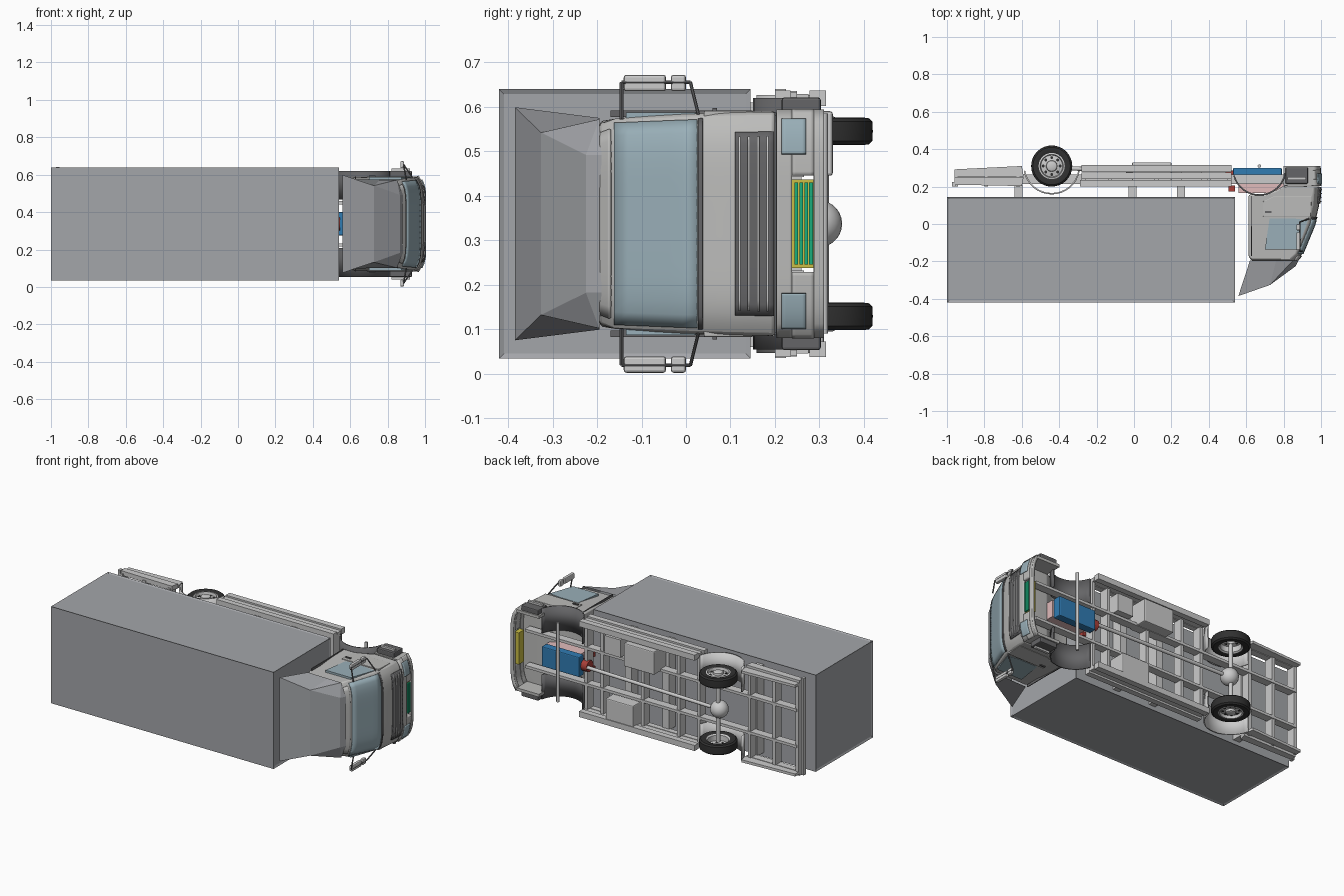
import bpy, bmesh, math
from mathutils import Vector, Matrix

if "Cube" in bpy.data.objects:
    bpy.data.objects.remove(bpy.data.objects["Cube"])

ZC = 0.337  # truck lies on its side: x forward, y towards its wheels, z across


def material(name, r, g, b):
    m = bpy.data.materials.new(name)
    m.diffuse_color = (r, g, b, 1)
    m.use_nodes = True
    m.node_tree.nodes["Principled BSDF"].inputs["Base Color"].default_value = m.diffuse_color
    return m


BLACK, DARK = material("rubber", .03, .03, .03), material("dark_trim", .13, .13, .135)
PAINT, GLASS = material("cab_paint", .5, .5, .49), material("glass", .32, .43, .48)
BLUE, GREEN = material("engine_blue", .03, .2, .45), material("mesh_green", .01, .42, .2)
YELLOW, RED = material("radiator_yellow", .6, .52, .06), material("gearbox_red", .4, .05, .04)
PINK = material("engine_pink", .75, .5, .5)
BODY = material("box_grey", .37, .38, .4)


def finish(name, bm, mat=None, bevel=0, thick=0, smooth=False):
    bmesh.ops.recalc_face_normals(bm, faces=bm.faces)
    me = bpy.data.meshes.new(name)
    bm.to_mesh(me)
    bm.free()
    o = bpy.data.objects.new(name, me)
    bpy.context.collection.objects.link(o)
    if mat:
        me.materials.append(mat)
    if thick:
        s = o.modifiers.new("shell", 'SOLIDIFY')
        s.thickness, s.offset = thick, 0
    if bevel:
        b = o.modifiers.new("bevel", 'BEVEL')
        b.width, b.segments, b.limit_method = bevel, 2, 'ANGLE'
    if smooth:
        bpy.ops.object.select_all(action='DESELECT')
        o.select_set(True)
        bpy.context.view_layer.objects.active = o
        bpy.ops.object.shade_smooth_by_angle(angle=math.radians(35))
    return o


def box(name, x, y, z, mat=None, bevel=0):
    bm = bmesh.new()
    mid = [(a + b) / 2 for a, b in (x, y, z)]
    size = [b - a for a, b in (x, y, z)]
    bmesh.ops.create_cube(bm, size=1, matrix=Matrix.Translation(mid) @ Matrix.Diagonal((*size, 1)))
    return finish(name, bm, mat, bevel)


def pair(name, x, y, off, mat=None, bevel=0):
    for side, s in (("upper", 1), ("lower", -1)):
        box(f"{name}_{side}", x, y, sorted((ZC + s * off[0], ZC + s * off[1])), mat, bevel)


def grid(name, rows, closed=False, caps=False, **kw):
    bm = bmesh.new()
    vs = [[bm.verts.new(p) for p in r] for r in rows]
    n = len(rows[0])
    for a, b in zip(vs, vs[1:]):
        for i in range(n if closed else n - 1):
            j = (i + 1) % n
            bm.faces.new((a[i], a[j], b[j], b[i]))
    if caps:
        bm.faces.new(vs[0])
        bm.faces.new(vs[-1])
    return finish(name, bm, **kw)


def prism(name, pts, z0, z1, **kw):
    return grid(name, [[(x, y, z) for x, y in pts] for z in (z0, z1)], True, True, **kw)


def tube(name, a, b, r, mat=None, n=12):
    a, b = Vector(a), Vector(b)
    bm = bmesh.new()
    m = Matrix.Translation((a + b) / 2) @ (b - a).to_track_quat('Z', 'Y').to_matrix().to_4x4()
    bmesh.ops.create_cone(bm, cap_ends=True, segments=n, radius1=r, radius2=r, depth=(b - a).length, matrix=m)
    return finish(name, bm, mat, smooth=True)


def arch(name, cx, cy, r, a0, a1, off):
    for side, s in (("upper", 1), ("lower", -1)):
        angs = [math.radians(a0 + (a1 - a0) * i / 16) for i in range(17)]
        grid(f"{name}_{side}", [[(cx + r * math.cos(a), cy + r * math.sin(a), ZC + s * o) for a in angs]
                                for o in off], thick=.008, mat=DARK if cx > 0 else None, smooth=True)


# Cargo box with framed recessed panels
bm = bmesh.new()
bmesh.ops.create_cube(bm, size=1, matrix=Matrix.Translation((-.23, -.1375, ZC)) @ Matrix.Diagonal((1.54, .565, .605, 1)))
ends = [f for f in bm.faces if abs(f.normal.y) < .5]
bmesh.ops.inset_individual(bm, faces=ends, thickness=.015, depth=-.005)
finish("cargo_box", bm, BODY)

# Cross beams, rails and underfloor equipment
for i, x in enumerate((-.618, -.008, .252)):
    box(f"box_support_{i}", (x - .022, x + .022), (.145, .21), (.06, .61))
for i, x in enumerate((-.95, -.79, -.62, -.27, -.13, .12, .4, .51)):
    box(f"cross_beam_{i}", (x - .01, x + .01), (.2, .26), (.05, .62))
pair("chassis_rail", (-.95, .93), (.215, .265), (.105, .122))
box("fuel_tank", (-.01, .2), (.2, .33), (.445, .59), bevel=.006)
box("battery_case", (.15, .34), (.2, .31), (.06, .2), bevel=.006)
box("air_tank_case", (.25, .36), (.2, .29), (.47, .58))
box("rear_crossbar", (-.972, -.955), (.2, .225), (.035, .64))

# Side skirts, tapering behind the rear wheels
for side, s in (("upper", 1), ("lower", -1)):
    a, b = ZC + s * .27, ZC + s * .298
    prism(f"rear_skirt_top_{side}", [(-.96, .21), (-.6, .203), (-.59, .25), (-.96, .25)], a, b)
    prism(f"rear_skirt_bottom_{side}", [(-.96, .255), (-.59, .255), (-.6, .31), (-.96, .292)], a, b - s * .012)
pair("side_skirt_top", (-.29, .52), (.2, .235), (.27, .3))
pair("side_skirt_middle", (-.28, .52), (.24, .275), (.27, .292))
pair("side_skirt_bottom", (-.28, .52), (.278, .315), (.265, .3))
arch("rear_wheel_arch", -.44, .31, .148, 190, 350, (.14, .29))
arch("front_wheel_arch", .67, .295, .14, 195, 350, (.13, .283))


# Wheels: lathed tyre and rim
def lathe(name, c, prof, mat, n=32):
    rows = [[(c[0] + r * math.cos(i * math.tau / n), c[1] + r * math.sin(i * math.tau / n), c[2] + z)
             for i in range(n)] for r, z in prof]
    grid(name, rows, closed=True, mat=mat, smooth=True)


for side, s in (("upper", 1), ("lower", -1)):
    c = (-.44, .31, ZC + s * .208)
    lathe(f"tyre_{side}", c, [(.068, -.026), (.08, -.031), (.1, -.03), (.109, -.022), (.11, 0),
                              (.109, .022), (.1, .03), (.08, .031), (.068, .026), (.068, -.026)], BLACK)
    lathe(f"rim_{side}", c, [(.068, s * -.026), (.06, s * -.02), (.058, s * .012), (.03, s * .018), (.028, s * .03),
                             (.02, s * .034), (.001, s * .034)], None)
    lathe(f"rim_lip_{side}", c, [(.07, s * .027), (.062, s * .029), (.058, s * .012)], None)
    for k in range(8):
        a = k * math.tau / 8
        p = Vector((c[0] + .045 * math.cos(a), c[1] + .045 * math.sin(a), c[2] + s * .014))
        tube(f"rim_hole_{side}_{k}", p, p + Vector((0, 0, s * .003)), .008, BLACK, 10)

# Driveline
bm = bmesh.new()
bmesh.ops.create_uvsphere(bm, u_segments=24, v_segments=14, radius=.053, matrix=Matrix.Translation((-.44, .298, ZC)))
finish("differential", bm, smooth=True)
tube("rear_axle", (-.44, .31, ZC - .2), (-.44, .31, ZC + .2), .012)
tube("drive_shaft", (-.44, .3, ZC), (.53, .27, ZC), .011)
tube("front_axle", (.67, .31, .09), (.67, .31, .585), .009)
box("engine_sump", (.53, .79), (.25, .3), (.275, .4), BLUE, .006)
box("engine_block", (.56, .8), (.165, .25), (.285, .39), PINK)
tube("gearbox", (.49, .25, ZC), (.545, .25, ZC), .035, RED)
pair("exhaust_stub", (.505, .54), (.175, .205), (.03, .055), RED)

# Cab shell: profile lofted across the width with a bowed front
FRONT = [(-.195, .87, .225), (-.16, .9, .24), (0, .966, .247), (.1, .99, .25), (.2, .997, .252), (.31, .992, .252)]


def surf(y, t, lift=0):
    for (y0, x0, h0), (y1, x1, h1) in zip(FRONT, FRONT[1:]):
        if y <= y1 + 1e-6:
            break
    k = (y - y0) / (y1 - y0)
    return (x0 + (x1 - x0) * k - .035 * abs(t) ** 6 + lift, y, ZC + t * (h0 + (h1 - h0) * k))


def front_panel(name, y0, y1, t0, t1, mat, lift=.002, thick=.008):
    rows = [[surf(y0 + (y1 - y0) * i / 6, t0 + (t1 - t0) * j / 16, lift) for j in range(17)] for i in range(7)]
    return grid(name, rows, mat=mat, thick=thick, smooth=True)


rear = [(.8, .205, .252), (.76, .18, .252), (.7, .157, .252), (.613, .157, .252), (.613, .03, .25),
        (.613, -.175, .238), (.628, -.195, .228)]
rows = []
for t in [i / 10 for i in range(-10, 11)]:
    rows.append([surf(y, t) for y in (-.195, -.16, -.08, 0, .05, .1, .15, .2)] + [(x, y, ZC + t * h) for x, y, h in rear])
grid("cab_shell", rows, True, True, mat=PAINT, bevel=.008, smooth=True)
front_panel("windscreen", -.16, .025, -.94, .94, GLASS)
front_panel("scuttle_trim", .028, .038, -.95, .95, DARK)
front_panel("grille_back", .11, .198, -.82, .82, DARK)
for i in range(4):
    front_panel(f"grille_slat_{i}", .118 + i * .021, .123 + i * .021, -.78, .78, None, .006)
front_panel("sun_visor", -.192, -.17, -.9, .9, PAINT, .004)

# Bumper with radiator opening and lamps
front_panel("bumper_top", .203, .238, -1, 1, PAINT, -.004, .02)
front_panel("bumper_bottom", .287, .31, -1, 1, PAINT, -.004, .02)
for side, s in (("upper", 1), ("lower", -1)):
    front_panel(f"bumper_side_{side}", .238, .287, s * .43, s, PAINT, -.004, .02)
    front_panel(f"headlamp_{side}", .215, .27, s * .62, s * .93, GLASS, .007, .01)
pair("bumper_return", (.8, .962), (.205, .31), (.236, .254), PAINT)
pair("cab_step", (.81, .93), (.215, .303), (.25, .284), DARK, .006)
pair("step_tread", (.82, .92), (.235, .25), (.27, .296))
box("radiator_frame", (.955, .985), (.237, .289), (.238, .436), YELLOW)
for i in range(4):
    box(f"radiator_slat_{i}", (.98, .996), (.244 + i * .011, .252 + i * .011), (.245, .43), GREEN)

# Doors, side windows, handles
for side, s in (("upper", 1), ("lower", -1)):
    a, b = ZC + s * .235, ZC + s * .254
    prism(f"door_{side}", [(.69, .04), (.945, .04), (.95, .15), (.75, .15), (.69, .12)], ZC + s * .24, b, mat=PAINT, bevel=.003)
    prism(f"side_window_{side}", [(.7, -.135), (.875, -.135), (.93, .02), (.85, .03), (.725, .03)], a, ZC + s * .25, mat=GLASS)
pair("door_handle", (.7, .735), (.06, .07), (.25, .26), DARK)
pair("rear_seam", (.625, .63), (-.17, .15), (.24, .2545), DARK)

# Mirrors on bracket arms
pair("main_mirror", (.868, .888), (-.14, -.045), (.298, .335), None, .006)
pair("small_mirror", (.868, .888), (-.034, 0), (.298, .335), None, .006)
for side, s in (("upper", 1), ("lower", -1)):
    path = [(.9, -.145, .235), (.885, -.145, .318), (.885, .01, .318), (.935, .028, .245)]
    pts = [(x, y, ZC + s * o) for x, y, o in path]
    for i in range(3):
        tube(f"mirror_arm_{side}_{i}", pts[i], pts[i + 1], .004, DARK, 8)

# Roof deflector: faceted open shell
half = [[(.62, -.195, .238), (.558, -.385, .262)], [(.76, -.195, .236), (.727, -.326, .205)],
        [(.882, -.19, .155), (.865, -.225, .155)]]
bm = bmesh.new()
v = {(s, i, j): bm.verts.new((x, y, ZC + s * o)) for s in (1, -1)
     for i, r in enumerate(half) for j, (x, y, o) in enumerate(r)}
corner = {s: bm.verts.new((.85, -.195, ZC + s * .235)) for s in (1, -1)}
for s in (1, -1):
    bm.faces.new((v[s, 0, 0], v[s, 1, 0], v[s, 1, 1], v[s, 0, 1]))
    bm.faces.new((v[s, 1, 0], corner[s], v[s, 1, 1]))
    bm.faces.new((corner[s], v[s, 2, 1], v[s, 1, 1]))
    bm.faces.new((corner[s], v[s, 2, 0], v[s, 2, 1]))
for i in (0, 1):
    bm.faces.new((v[1, i, 1], v[1, i + 1, 1], v[-1, i + 1, 1], v[-1, i, 1]))
bm.faces.new((v[1, 2, 0], v[1, 2, 1], v[-1, 2, 1], v[-1, 2, 0]))
finish("roof_deflector", bm, BODY)
